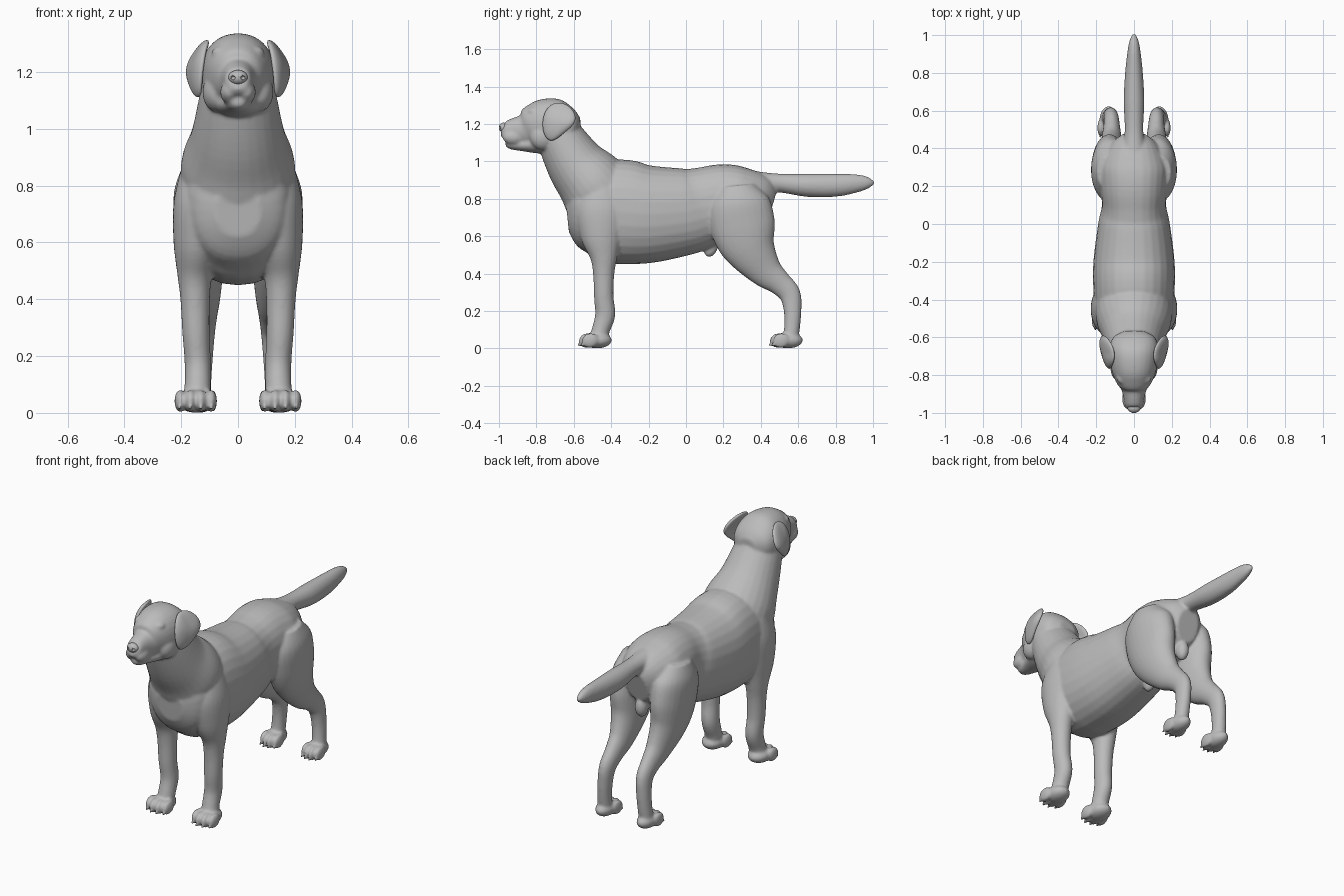
import bpy, bmesh, math
from mathutils import Vector, Matrix

default = bpy.data.objects.get("Cube")
if default:
    bpy.data.objects.remove(default)

fur = bpy.data.materials.new("grey fur")
fur.use_nodes = True
fur.diffuse_color = (0.5, 0.5, 0.5, 1)
fur.node_tree.nodes["Principled BSDF"].inputs["Base Color"].default_value = fur.diffuse_color


def make_object(name, bm):
    bmesh.ops.recalc_face_normals(bm, faces=bm.faces)
    mesh = bpy.data.meshes.new(name)
    bm.to_mesh(mesh)
    bm.free()
    for poly in mesh.polygons:
        poly.use_smooth = True
    mesh.materials.append(fur)
    obj = bpy.data.objects.new(name, mesh)
    bpy.context.collection.objects.link(obj)
    return obj


def smooth_path(points, steps=5):
    """Catmull-Rom interpolation through the stations."""
    rows = [Vector(p) for p in points]
    rows = [rows[0]] + rows + [rows[-1]]
    result = []
    for a, b, c, d in zip(rows, rows[1:], rows[2:], rows[3:]):
        for i in range(steps):
            t = i / steps
            result.append(b + (c - a) * (t / 2) + (a * 2 - b * 5 + c * 4 - d) * (t * t / 2)
                          + (b * 3 - a - c * 3 + d) * (t ** 3 / 2))
    return result + [rows[-1]]


def loft(bm, stations, side=1, power=1.0, sides=28):
    """Stations are x, y, z, half width along x, half depth across the path."""
    path = smooth_path(stations)
    rings = []
    for i, (x, y, z, width, depth) in enumerate(path):
        before, after = path[max(i - 1, 0)], path[min(i + 1, len(path) - 1)]
        along = Vector((0, after[1] - before[1], after[2] - before[2])).normalized()
        across = Vector((0, -along.z, along.y))
        ring = []
        for k in range(sides):
            angle = math.tau * k / sides
            c, s = (math.copysign(abs(f(angle)) ** power, f(angle)) for f in (math.cos, math.sin))
            offset = Vector((side * (x + width * c), y, z)) + across * depth * s
            ring.append(bm.verts.new(offset))
        rings.append(ring)
    for low, high in zip(rings, rings[1:]):
        for k in range(sides):
            n = (k + 1) % sides
            bm.faces.new((low[k], low[n], high[n], high[k]))
    bm.faces.new(rings[0])
    bm.faces.new(rings[-1])


def spans(rows):
    """Turn y, top, bottom, half width into loft stations."""
    return [(0, y, (top + low) / 2, width, (top - low) / 2) for y, top, low, width in rows]


def blob(bm, center, radii, tilt=0.0):
    matrix = (Matrix.Translation(center) @ Matrix.Rotation(tilt, 4, "X")
              @ Matrix.Diagonal((*radii, 1)))
    bmesh.ops.create_uvsphere(bm, u_segments=20, v_segments=14, radius=1, matrix=matrix)


def paw(bm, side, x, y, scale):
    blob(bm, (side * x, y, 0.043), (0.062 * scale, 0.08, 0.043))
    for slot in (-1.5, -0.5, 0.5, 1.5):
        reach = 0.06 - 0.016 * abs(slot)
        blob(bm, (side * (x + slot * 0.036 * scale), y - reach, 0.042),
             (0.021 * scale, 0.046, 0.04), 0.2)
        blob(bm, (side * (x + slot * 0.037 * scale), y - reach - 0.036, 0.022), (0.008, 0.02, 0.01), 0.4)


skin = bmesh.new()

# Torso
loft(skin, spans([
    (-0.635, 0.8, 0.62, 0.08), (-0.59, 0.9, 0.53, 0.16), (-0.5, 0.98, 0.475, 0.2),
    (-0.35, 1.01, 0.45, 0.215), (-0.2, 0.98, 0.455, 0.215), (0, 0.965, 0.5, 0.19),
    (0.1, 0.97, 0.54, 0.17), (0.2, 0.985, 0.57, 0.18), (0.3, 0.97, 0.58, 0.185),
    (0.4, 0.93, 0.61, 0.14), (0.46, 0.85, 0.66, 0.07)]), power=0.9)

# Neck
loft(skin, [(0, -0.42, 0.76, 0.2, 0.21), (0, -0.5, 0.88, 0.2, 0.19), (0, -0.585, 0.98, 0.165, 0.16),
            (0, -0.66, 1.105, 0.138, 0.132), (0, -0.7, 1.2, 0.12, 0.11)])

# Skull and muzzle
loft(skin, spans([
    (-0.985, 1.195, 1.14, 0.03), (-0.965, 1.213, 1.115, 0.046), (-0.92, 1.233, 1.1, 0.055),
    (-0.87, 1.255, 1.08, 0.07), (-0.825, 1.3, 1.06, 0.1), (-0.76, 1.333, 1.045, 0.122),
    (-0.67, 1.33, 1.05, 0.132), (-0.6, 1.28, 1.1, 0.11), (-0.565, 1.23, 1.15, 0.05)]), power=0.92)

# Lower jaw
loft(skin, spans([
    (-0.965, 1.105, 1.085, 0.018), (-0.94, 1.115, 1.066, 0.036), (-0.88, 1.12, 1.055, 0.052),
    (-0.78, 1.14, 1.042, 0.09), (-0.72, 1.14, 1.06, 0.09)]))

# Tail
loft(skin, [(0, 0.33, 0.885, 0.08, 0.07), (0, 0.48, 0.885, 0.05, 0.05), (0, 0.65, 0.872, 0.055, 0.062),
            (0, 0.8, 0.872, 0.047, 0.061), (0, 0.91, 0.882, 0.035, 0.049), (0, 0.97, 0.885, 0.024, 0.033),
            (0, 1.005, 0.882, 0.008, 0.01)])

# Underside anatomy
blob(skin, (0, 0.135, 0.54), (0.03, 0.035, 0.055), -0.4)
blob(skin, (0, 0.41, 0.62), (0.035, 0.04, 0.06))

for side in (1, -1):
    # Front leg from shoulder to paw
    loft(skin, [(0.13, -0.45, 0.86, 0.07, 0.1), (0.135, -0.45, 0.74, 0.092, 0.14),
                (0.142, -0.45, 0.6, 0.085, 0.115), (0.152, -0.44, 0.49, 0.062, 0.074),
                (0.151, -0.44, 0.4, 0.052, 0.057), (0.148, -0.44, 0.28, 0.048, 0.052),
                (0.142, -0.432, 0.18, 0.046, 0.054), (0.142, -0.455, 0.1, 0.046, 0.048),
                (0.146, -0.47, 0.04, 0.05, 0.05)], side)
    paw(skin, side, 0.149, -0.476, 1.0)
    # Hind leg from hip to paw
    loft(skin, [(0.115, 0.27, 0.87, 0.08, 0.1), (0.125, 0.28, 0.78, 0.1, 0.165),
                (0.13, 0.3, 0.67, 0.095, 0.175), (0.13, 0.325, 0.575, 0.087, 0.158),
                (0.127, 0.365, 0.495, 0.075, 0.125), (0.12, 0.43, 0.41, 0.058, 0.09),
                (0.118, 0.5, 0.35, 0.046, 0.066), (0.12, 0.555, 0.29, 0.04, 0.058),
                (0.126, 0.57, 0.2, 0.038, 0.047), (0.132, 0.566, 0.1, 0.038, 0.042),
                (0.134, 0.555, 0.04, 0.042, 0.042)], side)
    paw(skin, side, 0.134, 0.545, 0.8)
    # Jowls, brows and cheeks
    blob(skin, (side * 0.03, -0.925, 1.128), (0.033, 0.058, 0.04), -0.15)
    blob(skin, (side * 0.055, -0.815, 1.268), (0.038, 0.034, 0.024))
    blob(skin, (side * 0.075, -0.765, 1.13), (0.05, 0.07, 0.07))

body = make_object("body", skin)
remesh = body.modifiers.new("blend", "REMESH")
remesh.mode = "VOXEL"
remesh.voxel_size = 0.0075
remesh.use_smooth_shade = True
relax = body.modifiers.new("relax", "SMOOTH")
relax.factor = 0.5
relax.iterations = 7

# Nose with cut nostrils
nose_mesh = bmesh.new()
blob(nose_mesh, (0, -0.975, 1.181), (0.034, 0.026, 0.026))
nose = make_object("nose", nose_mesh)
holes = bmesh.new()
for side in (1, -1):
    blob(holes, (side * 0.018, -0.998, 1.18), (0.008, 0.012, 0.007))
cutter = make_object("nostril_cutter", holes)
cutter.hide_render = True
cutter.hide_set(True)
cut = nose.modifiers.new("nostrils", "BOOLEAN")
cut.operation = "DIFFERENCE"
cut.object = cutter

# Ears and eyes
ear_rim = [(0.115, -0.755, 1.29), (0.13, -0.78, 1.18), (0.132, -0.735, 1.08), (0.165, -0.65, 1.15),
           (0.178, -0.57, 1.215), (0.128, -0.61, 1.3), (0.095, -0.69, 1.325)]
for label, side in (("left", 1), ("right", -1)):
    flap = bmesh.new()
    rim = [flap.verts.new((side * x, y, z)) for x, y, z in ear_rim]
    middle = flap.verts.new((side * 0.172, -0.68, 1.21))
    for a, b in zip(rim, rim[1:] + rim[:1]):
        flap.faces.new((a, b, middle))
    ear = make_object(label + "_ear", flap)
    thick = ear.modifiers.new("thickness", "SOLIDIFY")
    thick.thickness = 0.03
    thick.offset = 0
    ear.modifiers.new("round", "SUBSURF").levels = 3
    ear.modifiers["round"].render_levels = 3

    ball = bmesh.new()
    blob(ball, (side * 0.06, -0.836, 1.238), (0.019, 0.016, 0.012))
    make_object(label + "_eye", ball)
